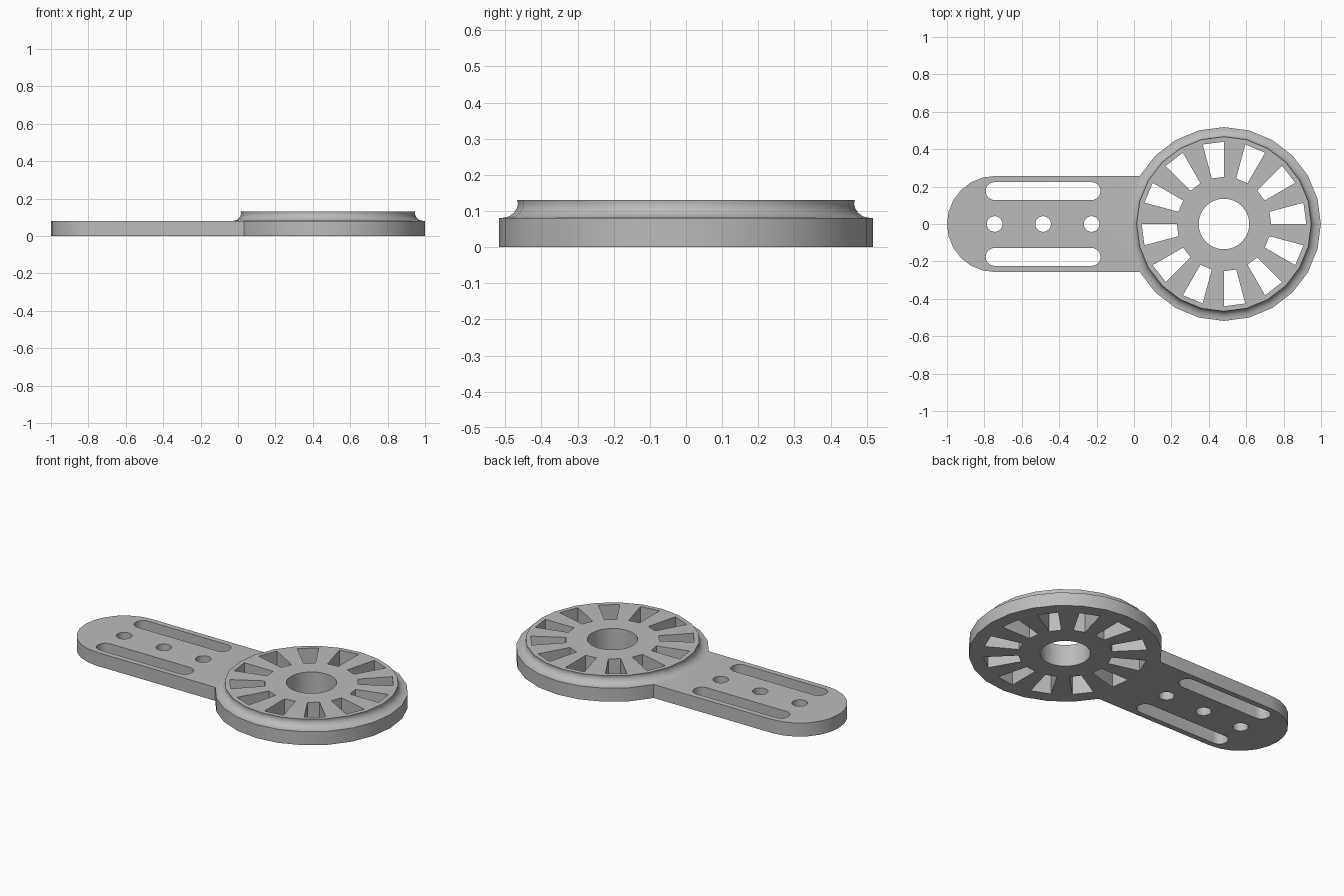
import bpy
import bmesh
from math import cos, sin, pi, radians

default = bpy.data.objects.get("Cube")
if default:
    bpy.data.objects.remove(default, do_unlink=True)

HUB_X = 0.481          # centre of the round hub
HUB_R = 0.518
ARM_END = -0.743       # centre of the arm's rounded end
ARM_R = 0.257
THICK = 0.08
SIDES = 24

grey = bpy.data.materials.new("grey plastic")
grey.use_nodes = True
grey.diffuse_color = (0.5, 0.5, 0.5, 1)
grey.node_tree.nodes["Principled BSDF"].inputs["Base Color"].default_value = (0.5, 0.5, 0.5, 1)


def arc(cx, cy, r, start, end, steps):
    """Points on an arc, angles in degrees."""
    angles = [radians(start + (end - start) * i / steps) for i in range(steps + 1)]
    return [(cx + r * cos(a), cy + r * sin(a)) for a in angles]


def circle(cx, cy, r, sides):
    return arc(cx, cy, r, 0, 360, sides)[:-1]


def loft(bm, rings):
    """Closed solid through equal-sized rings of (x, y, z) points."""
    rows = [[bm.verts.new(p) for p in ring] for ring in rings]
    n = len(rows[0])
    for low, high in zip(rows, rows[1:]):
        for i in range(n):
            j = (i + 1) % n
            bm.faces.new((low[i], low[j], high[j], high[i]))
    bm.faces.new(rows[0][::-1])
    bm.faces.new(rows[-1])


def prism(bm, outline, z0, z1):
    loft(bm, [[(x, y, z) for x, y in outline] for z in (z0, z1)])


def make_object(name, bm):
    bmesh.ops.recalc_face_normals(bm, faces=bm.faces)
    mesh = bpy.data.meshes.new(name)
    bm.to_mesh(mesh)
    bm.free()
    mesh.materials.append(grey)
    obj = bpy.data.objects.new(name, mesh)
    bpy.context.collection.objects.link(obj)
    return obj


def apply_boolean(target, other, operation):
    mod = target.modifiers.new(operation.lower(), "BOOLEAN")
    mod.operation = operation
    mod.solver = "EXACT"
    mod.object = other
    bpy.context.view_layer.objects.active = target
    bpy.ops.object.modifier_apply(modifier=mod.name)
    bpy.data.objects.remove(other, do_unlink=True)


# Round hub with a concave shoulder
profile = [(HUB_R, 0), (HUB_R, THICK), (0.507, THICK + 0.001), (0.49, 0.085),
           (0.476, 0.095), (0.468, 0.108), (0.465, 0.12), (0.467, 0.13)]
bm = bmesh.new()
loft(bm, [[(x, y, z) for x, y in circle(HUB_X, 0, r, SIDES)] for r, z in profile])
plate = make_object("mounting_plate", bm)

# Flat arm with a rounded end
bm = bmesh.new()
prism(bm, arc(ARM_END, 0, ARM_R, 90, 270, 12) + [(0.3, -ARM_R), (0.3, ARM_R)], 0, THICK)
arm = make_object("arm", bm)
apply_boolean(plate, arm, "UNION")

# Cutter for every through opening
bm = bmesh.new()
LOW, HIGH = -0.1, 0.3
prism(bm, circle(HUB_X, 0, 0.135, 48), LOW, HIGH)
for k in range(12):                      # vents around the hub
    a = 30 * k
    outline = arc(HUB_X, 0, 0.44, a, a + 15, 1) + arc(HUB_X, 0, 0.252, a + 15, a, 1)
    prism(bm, outline, LOW, HIGH)
for x in (-0.745, -0.486, -0.227):       # screw holes
    prism(bm, circle(x, 0, 0.042, SIDES), LOW, HIGH)
for y in (-0.176, 0.176):                # long slots
    outline = arc(-0.745, y, 0.048, 90, 270, 12) + arc(-0.227, y, 0.048, -90, 90, 12)
    prism(bm, outline, LOW, HIGH)
cutter = make_object("opening_cutter", bm)
cutter.hide_render = True
apply_boolean(plate, cutter, "DIFFERENCE")

# Smooth the curved walls, keep the rims sharp
bpy.ops.object.select_all(action="DESELECT")
plate.select_set(True)
bpy.context.view_layer.objects.active = plate
bpy.ops.object.shade_smooth_by_angle(angle=radians(32))
